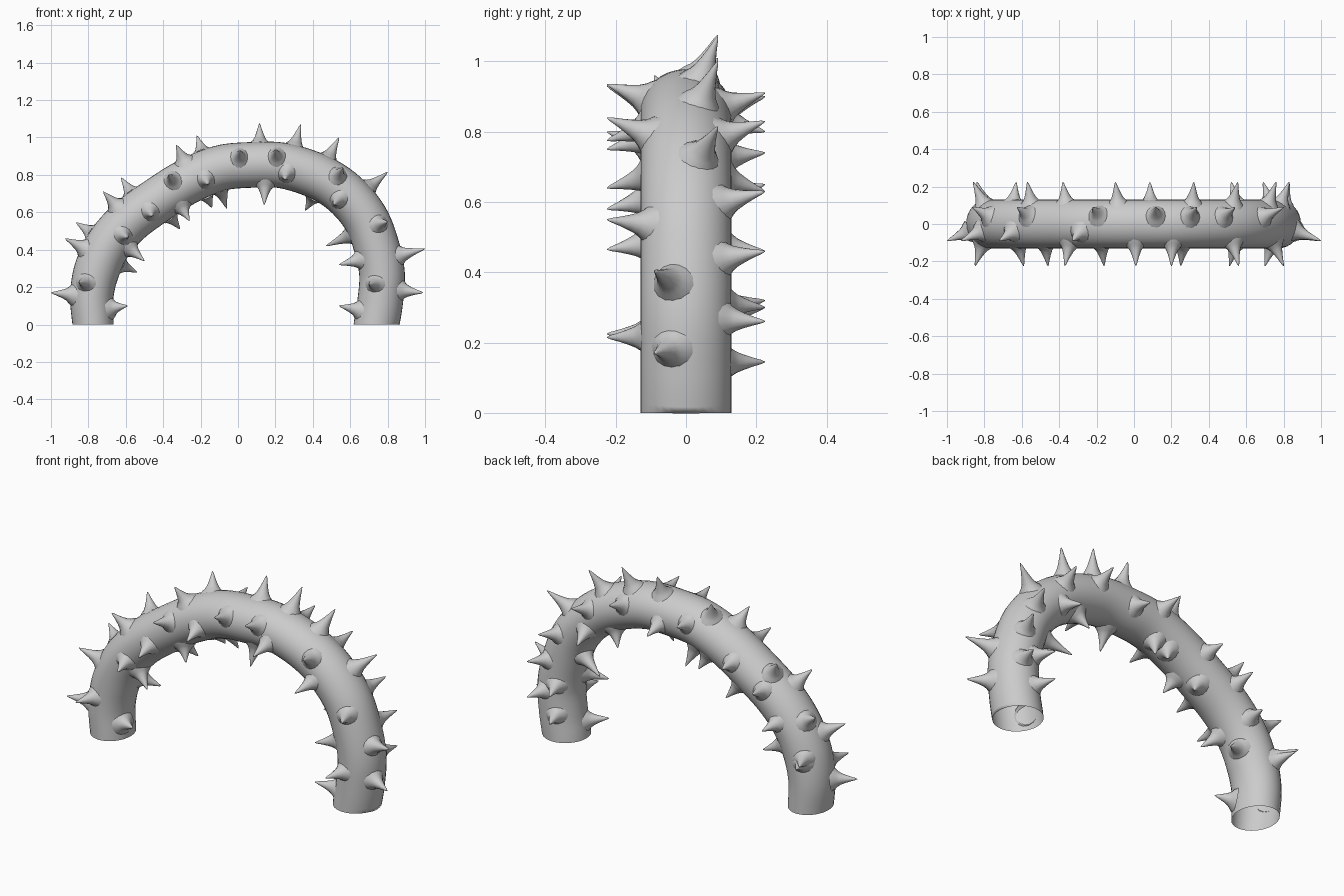
import bpy, bmesh, math
from mathutils import Vector

if "Cube" in bpy.data.objects:
    bpy.data.objects.remove(bpy.data.objects["Cube"])

# Arch centre line (x, z)
PATH = [(-.775, 0), (-.782, .15), (-.755, .29), (-.69, .43), (-.58, .555), (-.43, .665),
        (-.27, .765), (-.1, .835), (.06, .853), (.24, .85), (.43, .79), (.57, .7),
        (.68, .57), (.74, .42), (.77, .27), (.76, .12), (.74, 0)]
# Thorn tips (x, z), grouped by the side they point to
OUTER_FRONT = [(-1, .17), (-.925, .46), (-.72, .71), (-.33, .96), (1, .405), (.99, .17)]
OUTER_BACK = [(-.865, .545), (-.625, .785), (-.22, 1.01), (.115, 1.075), (.335, 1.07),
              (.54, 1.0), (.8, .815)]
INNER_FRONT = [(-.59, .1), (-.5, .34), (-.26, .555), (.14, .64), (.54, .32), (.54, .1)]
INNER_BACK = [(-.54, .28), (-.31, .51), (-.14, .625), (-.06, .62), (.36, .61), (.47, .42)]
FRONT = [(-.85, .225), (-.59, .465), (-.46, .58), (-.37, .8), (-.16, .75), (.01, .93),
         (.2, .935), (.25, .775), (.56, .84), (.51, .64), (.8, .55), (.7, .215)]
BACK = [(-.86, .32), (-.84, .3), (-.63, .46), (-.57, .65), (-.38, .74), (-.1, .9), (.085, .8),
        (.32, .91), (.52, .63), (.555, .83), (.76, .63), (.83, .46), (.69, .3), (.83, .26),
        (.69, .145)]


def catmull(points, steps):
    p = [Vector((x, 0, z)) for x, z in points]
    p = [2 * p[0] - p[1]] + p + [2 * p[-1] - p[-2]]
    out = []
    for i in range(1, len(p) - 2):
        a, b, c, d = p[i - 1:i + 3]
        for s in range(steps):
            t = s / steps
            out.append(.5 * (2 * b + (c - a) * t + (2 * a - 5 * b + 4 * c - d) * t * t
                             + (3 * b - a - 3 * c + d) * t ** 3))
    return out + [p[-2]]


def skin(bm, rings):
    for a, b in zip(rings, rings[1:]):
        n = len(a)
        for i in range(n):
            bm.faces.new((a[i], a[(i + 1) % n], b[(i + 1) % n], b[i]))


def finish(bm, name):
    bmesh.ops.recalc_face_normals(bm, faces=bm.faces)
    for f in bm.faces:
        f.smooth = True
    me = bpy.data.meshes.new(name)
    bm.to_mesh(me)
    bm.free()
    ob = bpy.data.objects.new(name, me)
    bpy.context.collection.objects.link(ob)
    return ob


centre = catmull(PATH, 6)

# Open-ended arched stem
bm = bmesh.new()
rings = []
N = 32
for i, c in enumerate(centre):
    if i in (0, len(centre) - 1):
        n = Vector((-1 if i == 0 else 1, 0, 0))
    else:
        t = (centre[i + 1] - centre[i - 1]).normalized()
        n = Vector((-t.z, 0, t.x))
    r = .11 + .012 * min(1, i / 12)
    rings.append([bm.verts.new(c + n * r * math.cos(2 * math.pi * k / N)
                               + Vector((0, .13 * math.sin(2 * math.pi * k / N), 0)))
                  for k in range(N)])
skin(bm, rings)
finish(bm, "arched_stem")

# Thorn profile: radius, position from base (0) to tip (1)
PROFILE = [(.064, -.14), (.052, .0), (.041, .1), (.031, .24), (.022, .44), (.013, .68),
           (.006, .9), (.001, 1)]
BASE = .122


def thorns(name, tips, y):
    bm = bmesh.new()
    for x, z in tips:
        flat = Vector((x, 0, z))
        c = min(centre, key=lambda q: (q - flat).length)
        axis = Vector((x, y, z)) - c
        length = axis.length
        axis.normalize()
        u = axis.orthogonal().normalized()
        v = axis.cross(u)
        rings = []
        for r, h in PROFILE:
            p = c + axis * (BASE + (length - BASE) * h)
            rings.append([bm.verts.new(p + r * (u * math.cos(a) + v * math.sin(a)))
                          for a in [2 * math.pi * k / 14 for k in range(14)]])
        skin(bm, rings)
        bm.faces.new(rings[-1])
    finish(bm, name)


thorns("outer_front_thorns", OUTER_FRONT, -.09)
thorns("outer_back_thorns", OUTER_BACK, .09)
thorns("inner_front_thorns", INNER_FRONT, -.09)
thorns("inner_back_thorns", INNER_BACK, .09)
thorns("front_thorns", FRONT, -.225)
thorns("back_thorns", BACK, .225)
